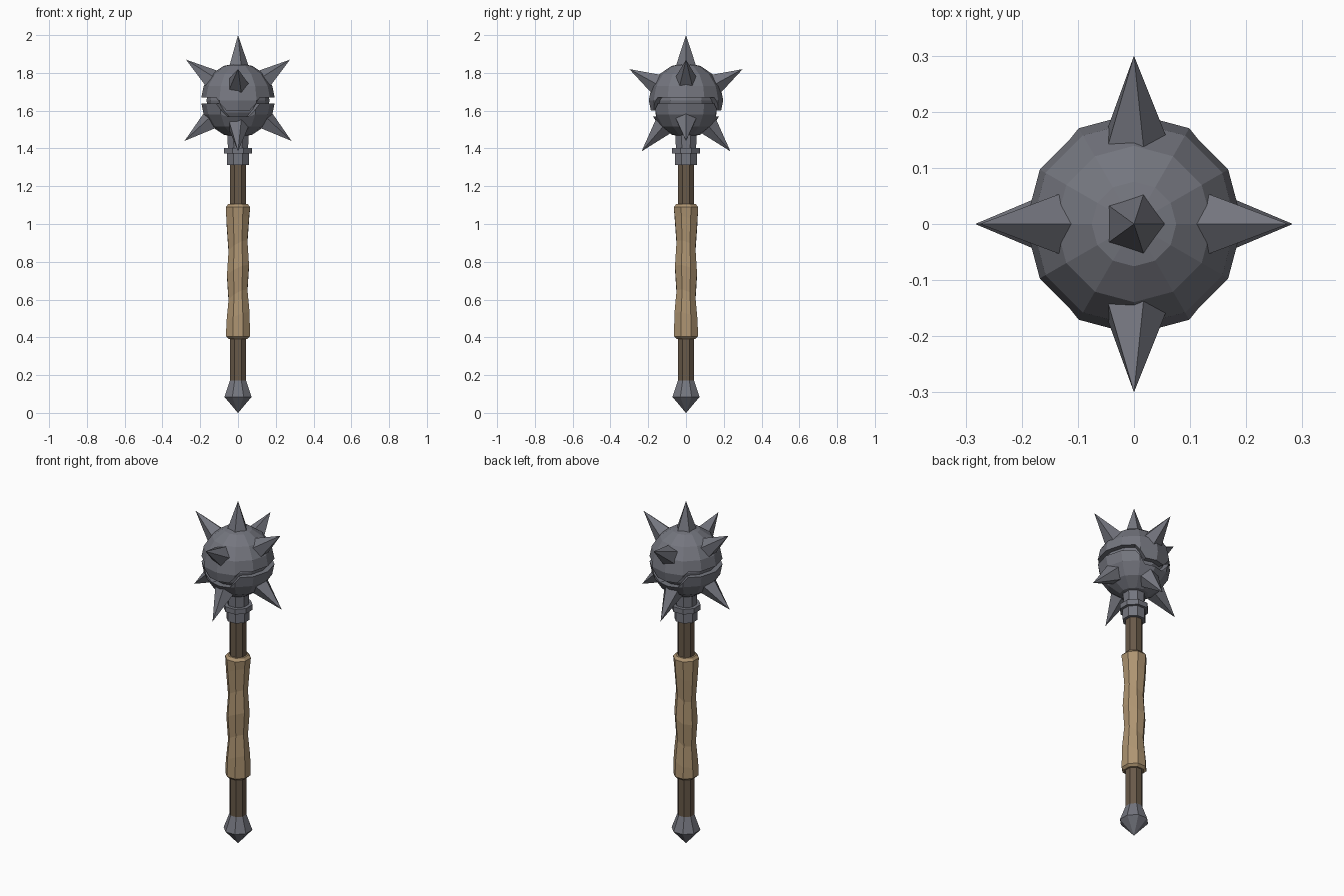
import bpy, bmesh, math
from mathutils import Vector, Matrix

if "Cube" in bpy.data.objects:
    bpy.data.objects.remove(bpy.data.objects["Cube"])


def mat(name, col):
    m = bpy.data.materials.new(name)
    m.diffuse_color = (*col, 1)
    m.use_nodes = True
    m.node_tree.nodes["Principled BSDF"].inputs["Base Color"].default_value = m.diffuse_color
    return m


METAL = mat("grey metal", (0.175, 0.18, 0.21))
WOOD = mat("dark wood", (0.14, 0.10, 0.066))
LEATHER = mat("tan leather", (0.42, 0.295, 0.165))
C = 1.655          # head centre height
R = 0.197          # head radius


def finish(bm, name, m):
    bmesh.ops.remove_doubles(bm, verts=bm.verts, dist=0.0005)
    bmesh.ops.recalc_face_normals(bm, faces=bm.faces)
    me = bpy.data.meshes.new(name)
    bm.to_mesh(me)
    bm.free()
    me.materials.append(m)
    ob = bpy.data.objects.new(name, me)
    bpy.context.collection.objects.link(ob)
    return ob


def skin(name, rings, m, closed=True):
    """Join rings of points into one surface, optionally capping both ends."""
    bm = bmesh.new()
    vs = [[bm.verts.new(p) for p in ring] for ring in rings]
    n = len(rings[0])
    for a, b in zip(vs, vs[1:]):
        for i in range(n):
            j = (i + 1) % n
            bm.faces.new((a[i], a[j], b[j], b[i]))
    if closed:
        bm.faces.new(vs[0])
        bm.faces.new(vs[-1])
    return finish(bm, name, m)


def lathe(name, profile, m, n=8, wobble=0.0):
    rings = []
    for k, (r, z) in enumerate(profile):
        w = wobble if 2 <= k < len(profile) - 2 else 0
        rings.append([(r * math.cos(a), r * math.sin(a), z + w * math.cos(a + 0.6))
                      for a in (math.tau * (i + 0.5) / n for i in range(n))])
    return skin(name, rings, m)


# handle
lathe("pommel", [(0.001, 0.0), (0.078, 0.085), (0.045, 0.175)], METAL)
lathe("shaft", [(0.046, 0.165), (0.046, 1.34)], WOOD)
lathe("grip", [(0.055, 0.392), (0.069, 0.405), (0.066, 0.50), (0.054, 0.62),
               (0.063, 0.75), (0.054, 0.88), (0.064, 1.01), (0.070, 1.09),
               (0.056, 1.105)], LEATHER, wobble=0.035)
# collar below the head
lathe("neck_collar", [(0.063, 1.312), (0.063, 1.372), (0.079, 1.372), (0.079, 1.402),
                      (0.058, 1.402), (0.062, 1.50)], METAL)

# head: two faceted shells divided by a stepped groove, around a smaller core
LATS = [math.radians(22.5 * k) for k in range(-4, 5)]


def profile_radius(z):
    for a, b in zip(LATS, LATS[1:]):
        z0, z1 = R * math.sin(a), R * math.sin(b)
        if z <= z1 + 1e-9:
            t = (z - z0) / (z1 - z0)
            return R * (math.cos(a) * (1 - t) + math.cos(b) * t)
    return 0.0


def sphere_point(az, z, scale=1.0):
    d = (az + 15) % 30 - 15
    d = 15 - abs(d)      # angle from the middle of the flat side
    r = profile_radius(z) * scale * math.cos(math.radians(15)) / math.cos(math.radians(d))
    a = math.radians(az)
    return (r * math.cos(a), r * math.sin(a), C + z)


def groove_z(az):
    d = min(abs(az - 90), abs(az - 270))     # angle from front or back
    t = min(max((d - 20) / 18, 0), 1)
    return -0.07 * (1 - t)


COLS = sorted(set(range(0, 360, 30)) | {c + s for c in (90, 270) for s in (-38, -20, 20, 38)})
for name, sgn in (("upper_shell", 1), ("lower_shell", -1)):
    rings = []
    order = LATS[::-1] if sgn > 0 else LATS
    for lat in order:
        z = R * math.sin(lat)
        rings.append([sphere_point(az, sgn * max(sgn * z, sgn * (groove_z(az) + sgn * 0.016)))
                      for az in COLS])
    rings.append([sphere_point(az, groove_z(az) + sgn * 0.016, 0.78) for az in COLS])
    skin(name, rings, METAL, closed=False)

bm = bmesh.new()
bmesh.ops.create_uvsphere(bm, u_segments=12, v_segments=8, radius=0.167,
                          matrix=Matrix.Translation((0, 0, C)))
finish(bm, "head_core", METAL)


# five-sided spikes
def spike(name, tip, up):
    d = Vector(tip)
    w = d.normalized()
    u = Vector(up)
    u = (u - w * u.dot(w)).normalized()
    v = w.cross(u)
    base = Vector((0, 0, C)) + w * 0.165
    bm = bmesh.new()
    ring = [bm.verts.new(base + 0.062 * (u * math.cos(a) + v * math.sin(a)))
            for a in (math.tau * i / 5 for i in range(5))]
    top = bm.verts.new(Vector((0, 0, C)) + d)
    for i in range(5):
        bm.faces.new((ring[i], ring[(i + 1) % 5], top))
    bm.faces.new(ring)
    finish(bm, name, METAL)


spike("top_spike", (0, 0, 2.0 - C), (1, 0, 0))
for s, side, face in ((1, "right", "back"), (-1, "left", "front")):
    spike(side + "_upper_spike", (0.275 * s, 0, 0.215), (0, 0, 1))
    spike(side + "_lower_spike", (0.283 * s, 0, -0.215), (0, 0, 1))
    spike(face + "_upper_spike", (0, 0.30 * s, 0.165), (1, 0, 0))
    spike(face + "_lower_spike", (0, 0.235 * s, -0.27), (1, 0, 0))
